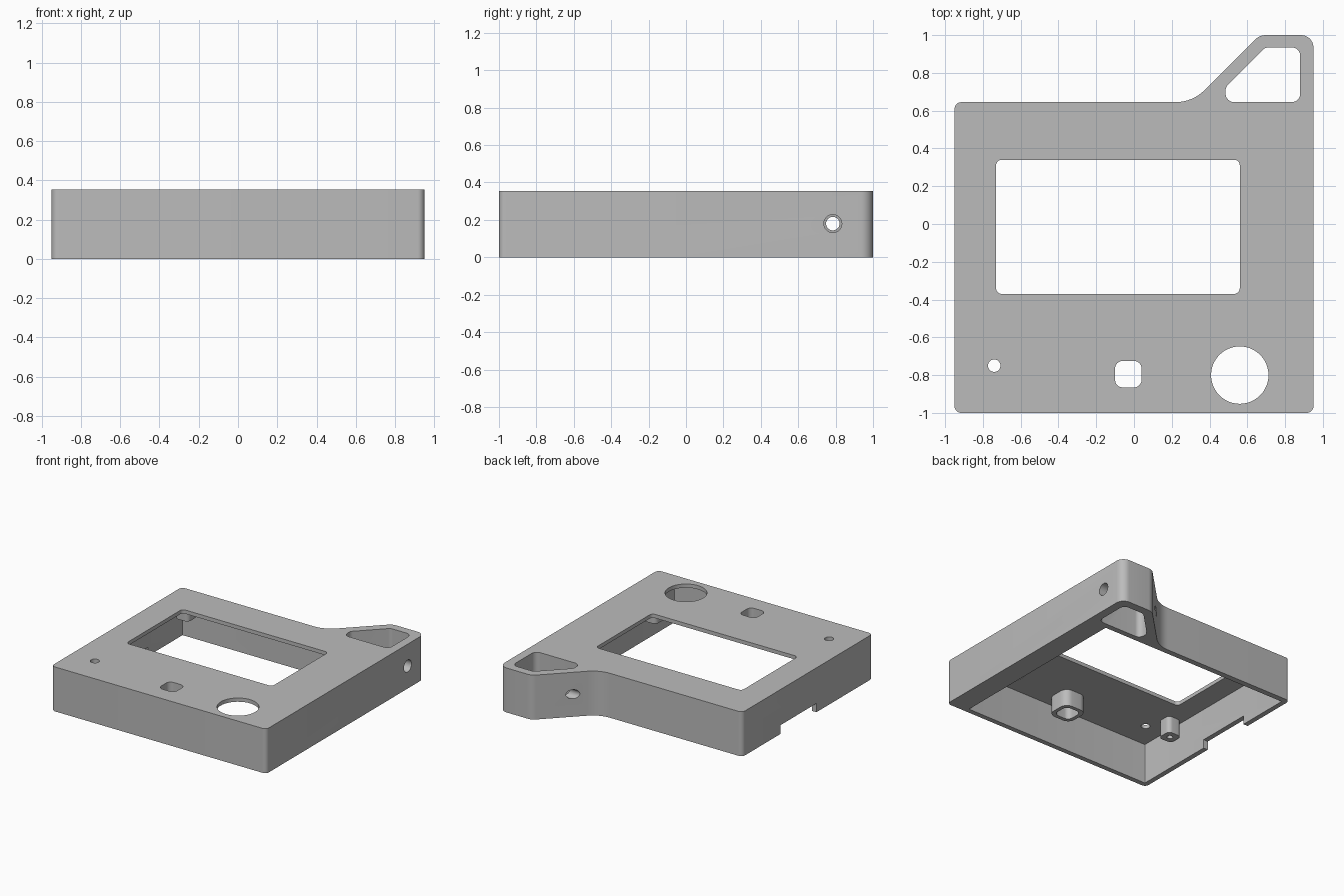
import bpy, bmesh, math
from mathutils import Vector, Matrix

cube = bpy.data.objects.get("Cube")
if cube:
    bpy.data.objects.remove(cube, do_unlink=True)

HEIGHT = 0.355
CEILING = 0.325      # underside of the top panel
BOSS_END = 0.19      # lower end of the hanging bosses

grey = bpy.data.materials.new("plain_grey")
grey.use_nodes = True
colour = (0.5, 0.5, 0.5, 1)
grey.diffuse_color = colour
grey.node_tree.nodes["Principled BSDF"].inputs["Base Color"].default_value = colour


def fillet(corners, steps=8):
    """Round each (x, y, radius) corner of a polygon with a tangent arc."""
    path = []
    for i, (x, y, r) in enumerate(corners):
        p = Vector((x, y))
        a = (Vector(corners[i - 1][:2]) - p).normalized()
        b = (Vector(corners[(i + 1) % len(corners)][:2]) - p).normalized()
        half = a.angle(b) / 2
        centre = p + (a + b).normalized() * (r / math.sin(half))
        start = p + a * (r / math.tan(half)) - centre
        end = p + b * (r / math.tan(half)) - centre
        sweep = start.angle_signed(end)
        for k in range(steps + 1):
            path.append(centre + Matrix.Rotation(-sweep * k / steps, 2) @ start)
    return path


def prism(name, path, low, high):
    bm = bmesh.new()
    face = bm.faces.new([bm.verts.new((p.x, p.y, low)) for p in path])
    top = bmesh.ops.extrude_face_region(bm, geom=[face])["geom"]
    verts = [v for v in top if isinstance(v, bmesh.types.BMVert)]
    bmesh.ops.translate(bm, verts=verts, vec=(0, 0, high - low))
    bmesh.ops.recalc_face_normals(bm, faces=bm.faces)
    mesh = bpy.data.meshes.new(name)
    bm.to_mesh(mesh)
    bm.free()
    mesh.materials.append(grey)
    obj = bpy.data.objects.new(name, mesh)
    bpy.context.collection.objects.link(obj)
    return obj


def box(name, x0, x1, y0, y1, r, low, high):
    return prism(name, fillet([(x0, y0, r), (x1, y0, r), (x1, y1, r), (x0, y1, r)]), low, high)


def rod(name, x, y, r, low, high, sides=48):
    turn = [2 * math.pi * k / sides for k in range(sides)]
    return prism(name, [Vector((x + r * math.cos(t), y + r * math.sin(t))) for t in turn], low, high)


def combine(target, tool, operation):
    tool.hide_render = True
    bpy.context.view_layer.objects.active = target
    mod = target.modifiers.new(operation.lower(), "BOOLEAN")
    mod.operation, mod.solver, mod.object = operation, "EXACT", tool
    bpy.ops.object.modifier_apply(modifier=mod.name)
    bpy.data.objects.remove(tool, do_unlink=True)


# Outer shell with the strap lug at the back left corner
housing = prism("housing", fillet([
    (-0.95, -1, 0.035), (0.95, -1, 0.035), (0.95, 1, 0.065),
    (0.665, 1, 0.08), (0.31, 0.645, 0.22), (-0.95, 0.645, 0.035)]), 0, HEIGHT)

# Hollow underside, with a thick wall on the lug side
combine(housing, box("cavity", -0.91, 0.775, -0.96, 0.6, 0.004, -0.1, CEILING), "DIFFERENCE")

# Screw bosses and the button guide hang from the top panel
screws = [(x, y) for x in (-0.83, 0.69) for y in (-0.58, 0.53)]
for x, y in screws:
    combine(housing, box("screw_boss", x - 0.06, x + 0.06, y - 0.06, y + 0.06, 0.035,
                         BOSS_END, CEILING + 0.015), "UNION")
combine(housing, box("button_guide", -0.13, 0.07, -0.895, -0.695, 0.06,
                     BOSS_END, CEILING + 0.015), "UNION")

# Openings through the top panel, and blind screw holes
cutters = [
    box("window", -0.73, 0.56, -0.37, 0.34, 0.03, -0.1, 0.5),
    box("button_hole", -0.1, 0.04, -0.865, -0.725, 0.04, -0.1, 0.5),
    rod("lamp_hole", -0.74, -0.75, 0.033, -0.1, 0.5),
    rod("dial_hole", 0.56, -0.8, 0.152, -0.1, 0.5),
    prism("lug_opening", fillet([
        (0.485, 0.645, 0.045), (0.88, 0.645, 0.045), (0.88, 0.935, 0.045),
        (0.695, 0.935, 0.045), (0.485, 0.725, 0.045)]), -0.1, 0.5),
    box("cable_notch", -1.1, -0.85, -0.29, 0.165, 0.002, -0.1, 0.07),
]
cutters += [rod("screw_hole", x, y, 0.022, 0.1, 0.31, 24) for x, y in screws]

# Cross holes through the lug: wider in the side wall, narrower in the slanted one
for name, radius, low, high in (("side_hole", 0.048, 0.8, 1.1), ("slant_hole", 0.036, 0.3, 0.7)):
    hole = rod(name, 0, 0, radius, low, high)
    hole.data.transform(Matrix.Translation((0, 0.785, 0.18)) @ Matrix.Rotation(math.pi / 2, 4, "Y"))
    cutters.append(hole)
for cutter in cutters:
    combine(housing, cutter, "DIFFERENCE")

bpy.ops.object.select_all(action="DESELECT")
housing.select_set(True)
bpy.context.view_layer.objects.active = housing
bpy.ops.object.shade_smooth_by_angle(angle=math.radians(30))
